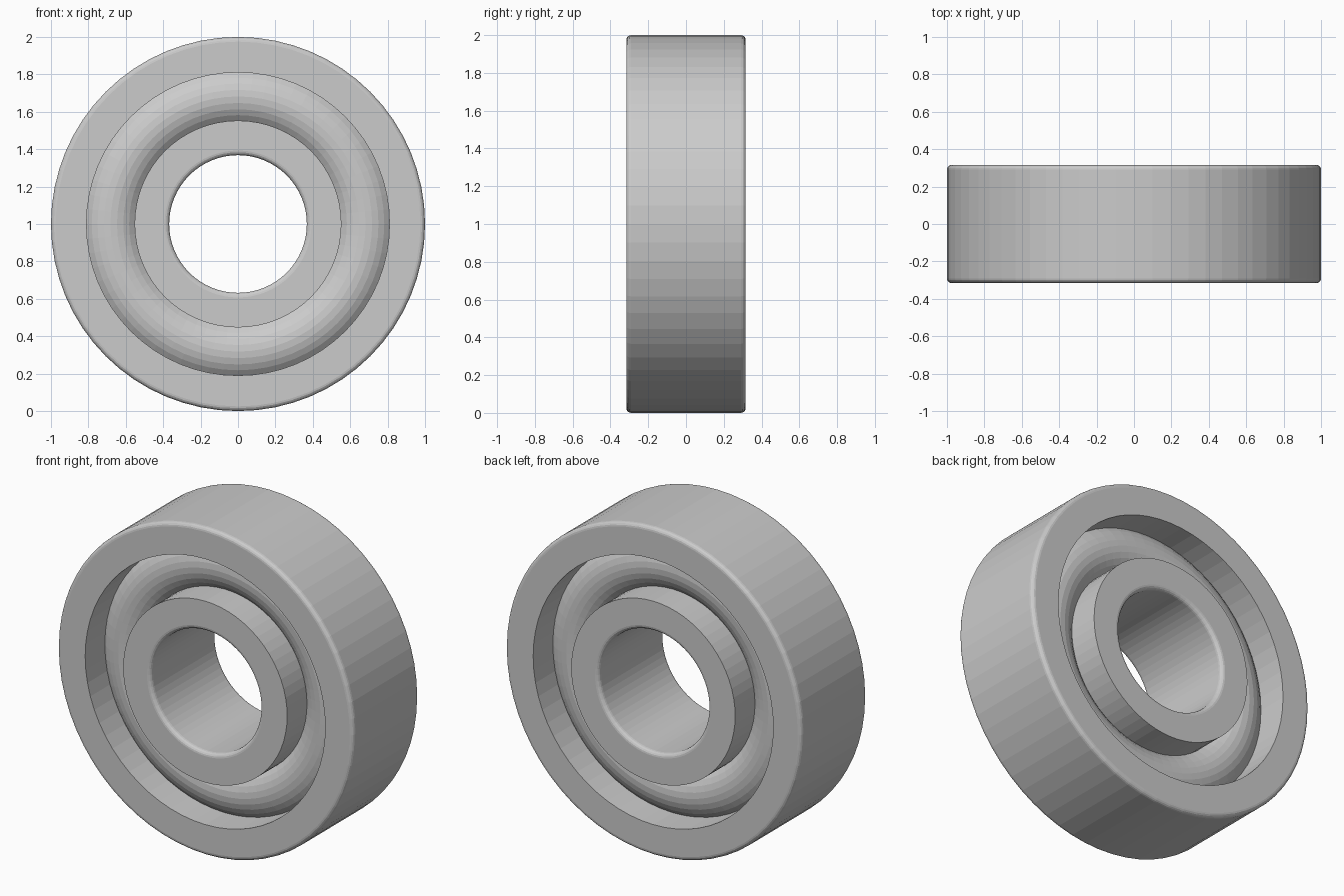
import bpy, bmesh
from math import sin, cos, pi

if "Cube" in bpy.data.objects:
    bpy.data.objects.remove(bpy.data.objects["Cube"])

SEG = 64          # steps around the axis
HALF = 0.316      # half width of the bearing
CENTRE_Z = 1.0


def lathe(name, profile):
    """Revolve a closed (radius, y) profile around the y axis."""
    bm = bmesh.new()
    rings = []
    for i in range(SEG):
        a = 2 * pi * i / SEG
        rings.append([bm.verts.new((r * sin(a), y, r * cos(a))) for r, y in profile])
    n = len(profile)
    for i in range(SEG):
        p, q = rings[i], rings[(i + 1) % SEG]
        for j in range(n):
            k = (j + 1) % n
            bm.faces.new((p[j], p[k], q[k], q[j]))
    bmesh.ops.recalc_face_normals(bm, faces=bm.faces)
    mesh = bpy.data.meshes.new(name)
    bm.to_mesh(mesh)
    bm.free()
    ob = bpy.data.objects.new(name, mesh)
    ob.location.z = CENTRE_Z
    bpy.context.collection.objects.link(ob)
    return ob


def ring_profile(sharp, rounded, fillet=0.025, steps=4):
    """Rectangle section: one square-cornered side, one with rounded corners."""
    s = 1 if rounded > sharp else -1
    arc = [(rounded - s * fillet * (1 - cos(t)), HALF - fillet * (1 - sin(t)))
           for t in (pi / 2 * i / steps for i in range(steps + 1))]
    return ([(sharp, -HALF)] + [(r, -y) for r, y in reversed(arc)]
            + arc + [(sharp, HALF)])


# Outer and inner races
lathe("outer_race", ring_profile(0.81, 1.0))
lathe("inner_race", ring_profile(0.553, 0.368))

# Rounded filler ring between the races
MAJOR, MINOR = 0.682, 0.18
lathe("middle_ring", [(MAJOR + MINOR * cos(2 * pi * i / 32), MINOR * sin(2 * pi * i / 32))
                      for i in range(32)])
